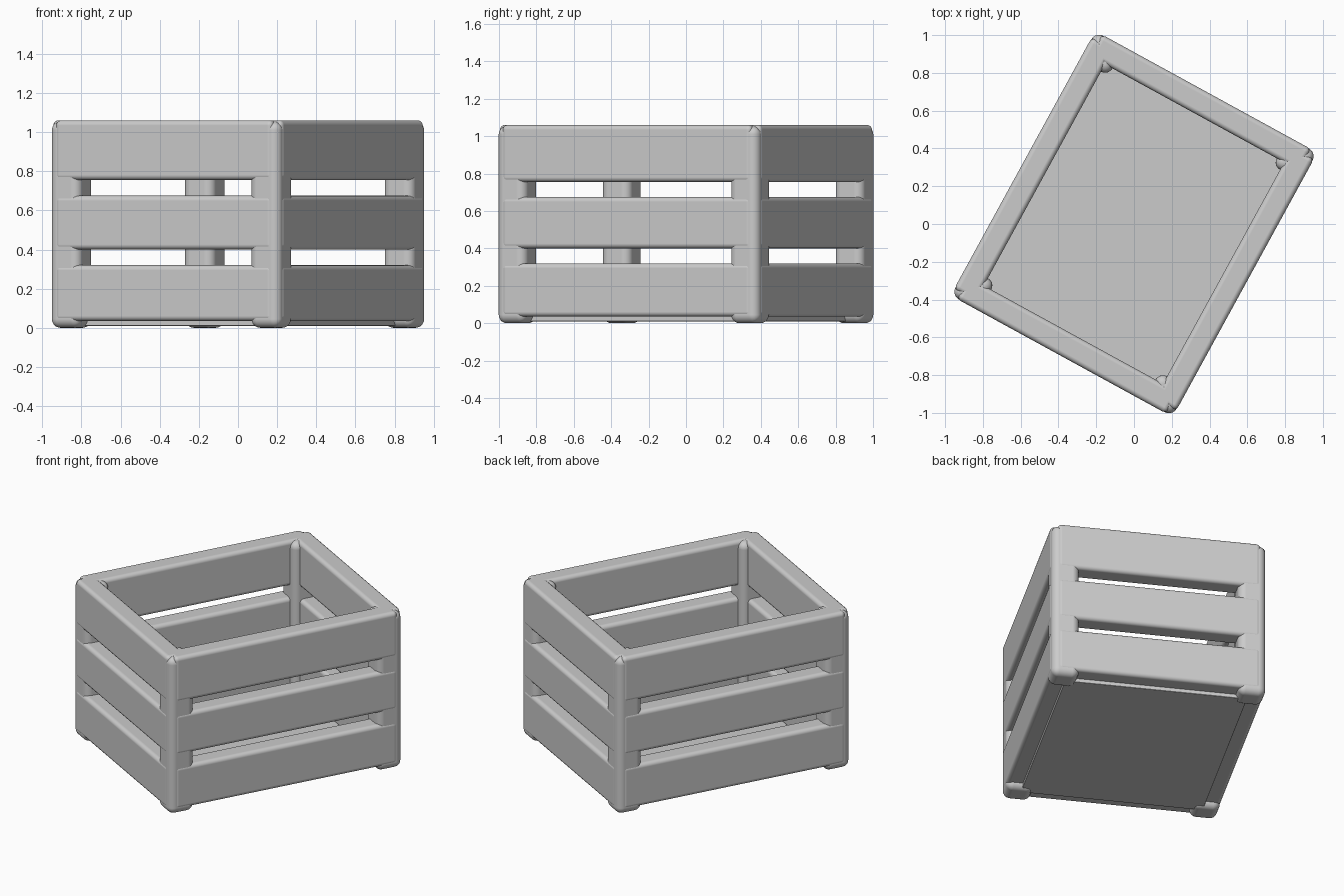
import bpy
import math

cube = bpy.data.objects.get("Cube")
if cube:
    bpy.data.objects.remove(cube, do_unlink=True)

# One plain grey material
grey = bpy.data.materials.new("light grey")
grey.use_nodes = True
colour = (0.6, 0.6, 0.6, 1)
grey.diffuse_color = colour
grey.node_tree.nodes["Principled BSDF"].inputs["Base Color"].default_value = colour

ANGLE = math.radians(61.3)   # the crate stands turned on its base
LENGTH, WIDTH, HEIGHT = 1.59, 1.335, 1.06
POST, SLAT = 0.172, 0.13


def block(name, centre, size, radius, segments=4):
    """Rounded box, placed in the crate's own axes and then turned."""
    x, y, z = centre
    c, s = math.cos(ANGLE), math.sin(ANGLE)
    bpy.ops.mesh.primitive_cube_add(size=1, location=(x * c - y * s, x * s + y * c, z),
                                    rotation=(0, 0, ANGLE))
    ob = bpy.context.object
    ob.name = name
    for v in ob.data.vertices:
        v.co = [a * b for a, b in zip(v.co, size)]
    for p in ob.data.polygons:
        p.use_smooth = True
    ob.data.materials.append(grey)
    bevel = ob.modifiers.new("rounding", 'BEVEL')
    bevel.width = radius
    bevel.segments = segments
    bevel.harden_normals = True
    return ob


# Corner posts, whose ends form the feet
for sx, end in ((-1, "near"), (1, "far")):
    for sy, side in ((-1, "right"), (1, "left")):
        block(f"{end}_{side}_post",
              (sx * (LENGTH - POST) / 2, sy * (WIDTH - POST) / 2, (HEIGHT - 0.005) / 2),
              (POST, POST, HEIGHT - 0.005), 0.045, 5)

# Three rows of slats on all four sides, slightly proud of the posts
ROWS = {"lower": (0.035, 0.32), "middle": (0.4, 0.675), "upper": (0.755, HEIGHT)}
PROUD, GAP = 0.003, 0.035
for row, (low, high) in ROWS.items():
    z, h = (low + high) / 2, high - low
    for sign, side in ((-1, "first"), (1, "second")):
        block(f"{row}_long_slat_{side}",
              (0, sign * ((WIDTH - SLAT) / 2 + PROUD), z),
              (LENGTH - 2 * GAP, SLAT, h), 0.026)
        block(f"{row}_short_slat_{side}",
              (sign * ((LENGTH - SLAT) / 2 + PROUD), 0, z),
              (SLAT, WIDTH - 2 * GAP, h), 0.026)

# Floor panel between the lower slats
block("floor", (0, 0, 0.03), (LENGTH - 0.2, WIDTH - 0.2, 0.04), 0.005, 2)
